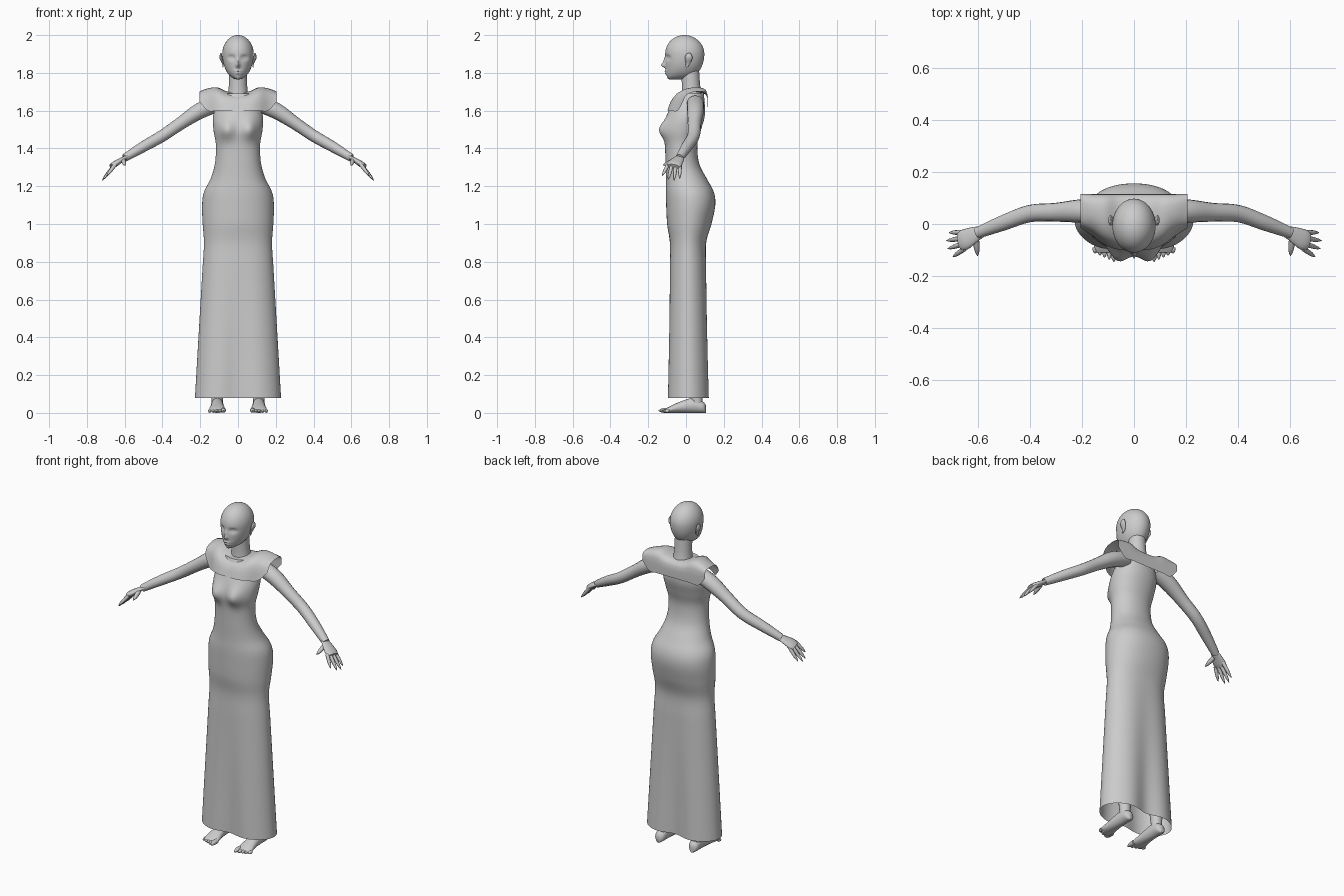
import bpy
import bmesh
from math import cos, sin, tau, pi, exp, radians
from mathutils import Vector

default_cube = bpy.data.objects.get("Cube")
if default_cube:
    bpy.data.objects.remove(default_cube)

grey = bpy.data.materials.new("plain light grey")
grey.use_nodes = True
grey.diffuse_color = (0.6, 0.6, 0.6, 1)
grey.node_tree.nodes["Principled BSDF"].inputs["Base Color"].default_value = grey.diffuse_color

ACROSS = Vector((1, 0, 0))
DEPTH = Vector((0, 1, 0))


def smooth(rows, steps):
    """Catmull-Rom interpolation through rows of numbers."""
    result = []
    last = len(rows) - 1
    for i in range(last):
        neighbours = [rows[max(0, min(last, i + k))] for k in (-1, 0, 1, 2)]
        for step in range(steps):
            t = step / steps
            result.append([b + t / 2 * (c - a + t * (2 * a - 5 * b + 4 * c - d
                           + t * (3 * (b - c) + d - a)))
                           for a, b, c, d in zip(*neighbours)])
    return result + [list(rows[last])]


def loft(name, rings, closed=True, open_start=False, mirror=False):
    """Skin a row of point rings into one smooth object."""
    bm = bmesh.new()
    grid = [[bm.verts.new(point) for point in ring] for ring in rings]
    count = len(grid[0])
    for low, high in zip(grid, grid[1:]):
        for j in range(count if closed else count - 1):
            k = (j + 1) % count
            bm.faces.new((low[j], low[k], high[k], high[j]))
    if closed:
        bm.faces.new(grid[-1])
        if not open_start:
            bm.faces.new(grid[0])
    bmesh.ops.recalc_face_normals(bm, faces=bm.faces)
    mesh = bpy.data.meshes.new(name)
    bm.to_mesh(mesh)
    bm.free()
    mesh.materials.append(grey)
    obj = bpy.data.objects.new(name, mesh)
    bpy.context.collection.objects.link(obj)
    bpy.ops.object.select_all(action="DESELECT")
    obj.select_set(True)
    bpy.context.view_layer.objects.active = obj
    bpy.ops.object.shade_smooth_by_angle(angle=radians(60))
    if mirror:
        obj.modifiers.new("other side", "MIRROR")


def around(count):
    return [(cos(tau * j / count), sin(tau * j / count)) for j in range(count)]


def stack(rows, count, shape):
    """Level rings from rows of height, half width, front y and back y."""
    return [[shape(half * c, (front + back) / 2 + (back - front) / 2 * s, z, s)
             for c, s in around(count)] for z, half, front, back in rows]


def tube(name, rows, axis, flatness=1, count=16):
    """Mirrored limb from rows of x, y, z and radius, flattened across its axis."""
    rows = smooth(rows, 4)
    points = [Vector(row[:3]) for row in rows]
    rings = []
    for i, row in enumerate(rows):
        before, after = points[max(i - 1, 0)], points[min(i + 1, len(rows) - 1)]
        along = (after - before).normalized()
        wide = (axis - along * axis.dot(along)).normalized()
        thick = along.cross(wide) * flatness
        rings.append([points[i] + (wide * c + thick * s) * row[3] for c, s in around(count)])
    loft(name, rings, mirror=True)


def digit(name, base, tip, radius, axis):
    """A finger or toe that narrows to a rounded tip."""
    base, tip = Vector(base), Vector(tip)
    rows = [(*base.lerp(tip, t), radius * (1 - t ** 4) + radius / 9) for t in (0, 0.5, 0.8, 0.95, 1)]
    tube(name, rows, axis, count=8)


def bump(u, v, centre_u, centre_v, size_u, size_v):
    return exp(-((u - centre_u) / size_u) ** 2 - ((v - centre_v) / size_v) ** 2)


# Head: an egg with a straight face, shaped by soft bumps and hollows
def face(x, y, z, s):
    if s < 0:
        side = abs(x)
        nose = bump(x, z, 0, 1.84, 0.01, 0.012) + bump(x, z, 0, 1.86, 0.008, 0.02) / 2
        socket = bump(side, z, 0.034, 1.88, 0.017, 0.012)
        eyeball = bump(side, z, 0.034, 1.878, 0.01, 0.005)
        lips = bump(x, z, 0, 1.81, 0.02, 0.005) + bump(x, z, 0, 1.797, 0.016, 0.005)
        y += 0.014 * socket - 0.02 * nose - 0.007 * (eyeball + lips)
    return x, y, z


skull = []
SLICES = 64
for i in range(1, SLICES):
    turn = pi * i / SLICES
    wide, lift = sin(turn), cos(turn)
    upper = lift > 0
    skull.append((1.9 + lift * (0.1 if upper else 0.135), 0.083 * wide,
                  -0.01 - 0.1 * wide ** (1 if upper else 0.12), -0.01 + 0.107 * wide))
loft("head", stack(skull, 96, face))

# Neck and ears
tube_rows = [(0, 0.035, 1.64, 0.065), (0, 0.028, 1.71, 0.05), (0, 0.022, 1.82, 0.047)]
loft("neck", [[(r * c, y + r * s, z) for c, s in around(32)]
              for x, y, z, r in smooth(tube_rows, 4)])
tube("ear", [(0.08, 0, 1.83, 0.004), (0.08, 0.01, 1.85, 0.012), (0.09, 0.014, 1.88, 0.02),
             (0.09, 0.016, 1.9, 0.012), (0.09, 0.016, 1.905, 0.002)], DEPTH, 0.4)


# Long dress: squared waist, bust, seat cleft and the fold hanging down the skirt
def drape(x, y, z, s):
    side = abs(x)
    fold = max(0, 1 - z)
    if s < 0:
        y += 0.035 * s * bump(side, z, 0.065, 1.5, 0.042, 0.05)
    y *= 1 + 0.12 * (1 - s * s) * abs(s)
    return x, y * (1 - 0.3 * fold * bump(x, 0, 0, 0, 0.08, 1)), z


hem = Vector((0.08, 0.228, -0.112, 0.138))
thigh = Vector((0.9, 0.18, -0.088, 0.11))
SKIRT_BANDS = 7
skirt = [hem.lerp(thigh, i / SKIRT_BANDS) for i in range(SKIRT_BANDS)]
bodice = [thigh, (1, 0.187, -0.1, 0.135), (1.1, 0.19, -0.105, 0.155), (1.17, 0.18, -0.107, 0.147),
          (1.24, 0.145, -0.106, 0.11), (1.32, 0.122, -0.108, 0.07), (1.42, 0.117, -0.112, 0.06),
          (1.5, 0.13, -0.12, 0.08), (1.58, 0.13, -0.1, 0.1), (1.69, 0.09, -0.05, 0.095)]
loft("dress", stack(smooth(skirt + bodice, 5), 80, drape), open_start=True)

# Shoulder yoke with stiff cap sleeves: rows of x, front y, top z, lower edge z
YOKE = [(0, -0.098, 1.695, 1.6), (0.06, -0.098, 1.7, 1.6), (0.11, -0.08, 1.72, 1.6),
        (0.16, -0.045, 1.715, 1.6), (0.205, -0.015, 1.7, 1.65)]
BACK = 0.115
half = []
for x, front, top, edge in smooth(YOKE, 4):
    middle = (front + BACK) / 2
    path = [(front, edge), (front * 0.7 + middle * 0.3, edge * 0.3 + top * 0.7), (middle, top),
            (BACK * 0.9 + middle * 0.1, edge * 0.1 + top * 0.9), (BACK, edge)]
    half.append([(x, y, z) for y, z in smooth(path, 4)])
other_half = [[(-x, y, z) for x, y, z in ring] for ring in reversed(half[1:])]
loft("shoulder_yoke", other_half + half, closed=False)

# Arms and palms
tube("arm", [(0.1, 0.05, 1.64, 0.045), (0.2, 0.05, 1.6, 0.045), (0.3, 0.045, 1.535, 0.036),
             (0.4, 0.04, 1.467, 0.033), (0.5, 0.005, 1.41, 0.03), (0.6, -0.034, 1.35, 0.022)],
     DEPTH, 0.95)
tube("palm", [(0.58, -0.03, 1.36, 0.02), (0.61, -0.04, 1.343, 0.03),
              (0.65, -0.06, 1.318, 0.04), (0.67, -0.067, 1.305, 0.033)], DEPTH, 0.4)

# Fingers fan out from the knuckles, with the thumb in front
for i, (name, reach) in enumerate(zip(("little", "ring", "middle", "index"),
                                      (0.71, 0.72, 0.715, 0.695))):
    knuckle = (0.65, -0.032 - 0.021 * i, 1.315)
    digit(name + "_finger", knuckle, (reach, -0.033 - 0.031 * i, 1.95 - reach), 0.009, DEPTH)
digit("thumb", (0.607, -0.055, 1.34), (0.6, -0.122, 1.31), 0.011, ACROSS)

# Legs under the skirt
tube("leg", [(0.11, 0.06, 0.04, 0.03), (0.11, 0.055, 0.1, 0.032), (0.105, 0.05, 0.3, 0.05),
             (0.1, 0.03, 0.5, 0.05), (0.09, 0.02, 0.8, 0.07)], ACROSS)

# Feet, flat on the ground: rows of y, half width, height
STEP = 0.11
FOOT = [(0.105, 0.01, 0.04), (0.09, 0.028, 0.06), (0.04, 0.032, 0.08), (-0.03, 0.036, 0.06),
        (-0.085, 0.043, 0.035), (-0.11, 0.037, 0.02)]
loft("foot", [[(STEP + wide * c, y, tall * (1 + s) / 2) for c, s in around(20)]
              for y, wide, tall in smooth(FOOT, 4)], mirror=True)
for i, name in enumerate(("big", "second", "middle", "fourth", "little")):
    x = 0.077 + 0.018 * i
    size = 0.009 if i else 0.012
    digit(name + "_toe", (x, -0.09, size * 1.2), (x, -0.145 + 0.008 * i, size), size, ACROSS)
